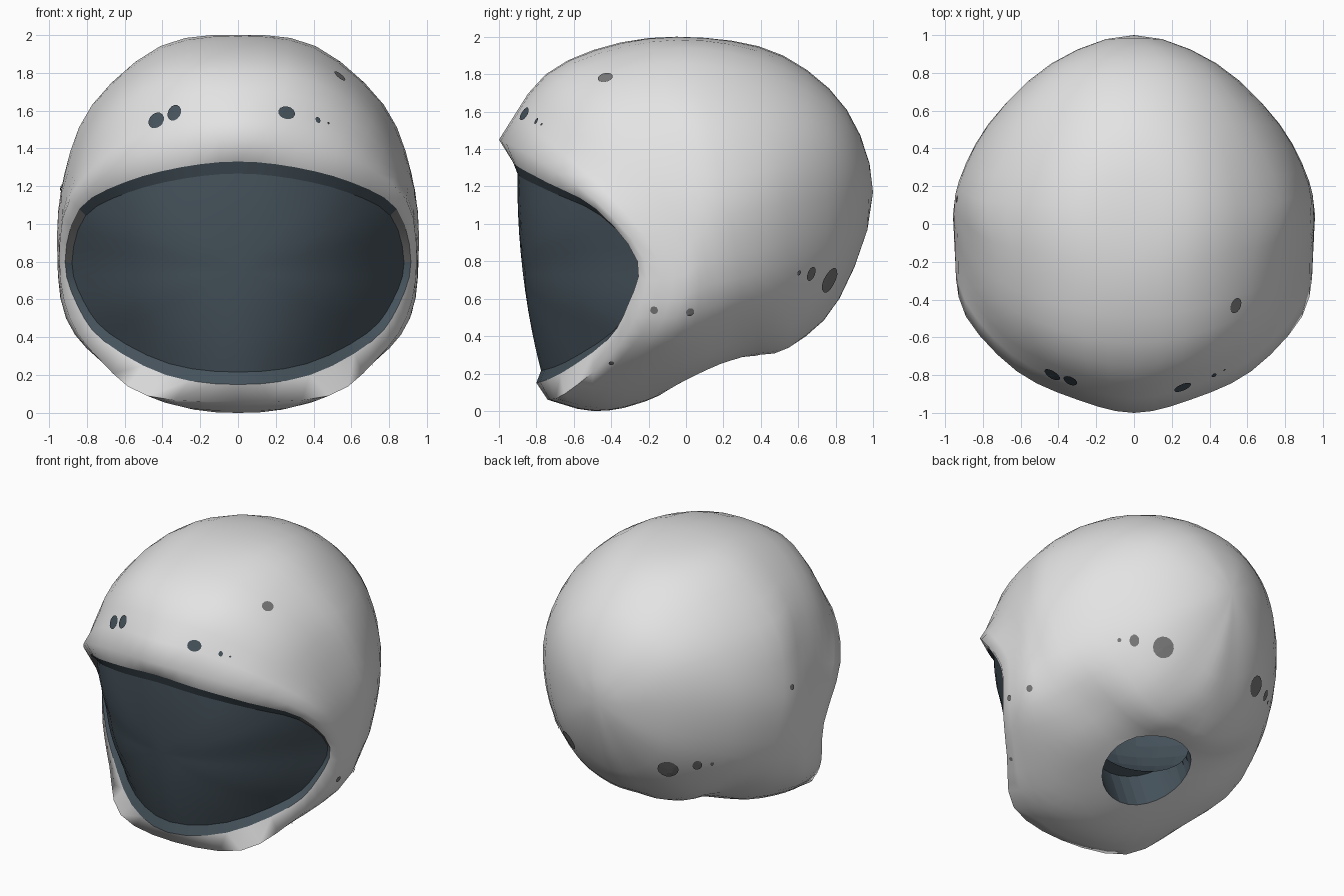
import bpy, bmesh, math
from mathutils import Vector, Matrix
from mathutils.bvhtree import BVHTree

if "Cube" in bpy.data.objects:
    bpy.data.objects.remove(bpy.data.objects["Cube"])


def material(name, color):
    m = bpy.data.materials.new(name)
    m.diffuse_color = (*color, 1)
    m.use_nodes = True
    m.node_tree.nodes["Principled BSDF"].inputs["Base Color"].default_value = m.diffuse_color
    return m


SHELL = material("shell_light_grey", (0.77, 0.77, 0.77))
VISOR = material("visor_slate", (0.06, 0.085, 0.105))
SPOT = material("spot_grey", (0.19, 0.19, 0.19))

# Half loops (right side, top centre to bottom centre), from visor rim to back
LIP = [(0, -.925, 1.33), (.3, -.89, 1.30), (.6, -.74, 1.22), (.84, -.48, 1.08), (.915, -.26, .8),
       (.85, -.31, .57), (.71, -.42, .38), (.38, -.67, .2), (0, -.8, .15)]
BROW = [(0, -1, 1.45), (.3, -.93, 1.42), (.62, -.78, 1.33), (.89, -.49, 1.13), (.945, -.22, .8),
        (.89, -.27, .5), (.73, -.42, .28), (.48, -.65, .09), (0, -.74, .06)]
TEMPLE = [(0, -.75, 1.8), (.38, -.68, 1.76), (.71, -.5, 1.54), (.9, -.25, 1.2), (.955, -.02, .85),
          (.91, -.05, .5), (.71, -.2, .27), (.35, -.4, .05), (0, -.5, 0)]
CROWN = [(0, -.35, 1.97), (.39, -.3, 1.91), (.72, -.2, 1.66), (.9, -.05, 1.3), (.955, .08, .95),
         (.87, .12, .55), (.6, .05, .28), (.3, -.1, .13), (0, -.22, .05)]
MIDDLE = [(0, .1, 1.995), (.41, .1, 1.935), (.775, .12, 1.61), (.91, .18, 1.25), (.915, .25, .95),
          (.8, .3, .6), (.5, .3, .38), (.25, .3, .29), (0, .3, .28)]
REAR = [(0, .52, 1.9), (.32, .52, 1.83), (.6, .53, 1.6), (.755, .52, 1.3), (.755, .54, 1.0),
        (.66, .55, .7), (.45, .56, .46), (.22, .55, .35), (0, .55, .34)]
NAPE = [(0, .86, 1.61), (.2, .86, 1.57), (.36, .85, 1.45), (.43, .85, 1.28), (.43, .85, 1.08),
        (.39, .84, .88), (.28, .83, .73), (.14, .82, .64), (0, .82, .6)]
POLE = Vector((0, 1, 1.17))
SUB = 3


def spline(a, b, c, d, t):
    return 0.5 * (2 * b + (c - a) * t + (2 * a - 5 * b + 4 * c - d) * t * t
                  + (3 * b - a - 3 * c + d) * t ** 3)


def full_loop(half):
    """Mirror a half loop and smooth it into a closed ring."""
    p = [Vector(v) for v in half]
    p += [Vector((-v.x, v.y, v.z)) for v in reversed(p[1:-1])]
    n = len(p)
    return [spline(p[i - 1], p[i], p[(i + 1) % n], p[(i + 2) % n], k / SUB)
            for i in range(n) for k in range(SUB)]


# Rings of the outer shell
keys = [full_loop(h) for h in (BROW, TEMPLE, CROWN, MIDDLE, REAR, NAPE)]
n = len(keys[0])
keys.append([POLE.copy() for _ in range(n)])
keys.append([Vector((-v.x, v.y, 2 * POLE.z - v.z)) for v in keys[-2]])
keys.insert(0, [2 * a - b for a, b in zip(keys[0], keys[1])])
shell_rings = []
for i in range(1, len(keys) - 2):
    for k in range(SUB):
        shell_rings.append([spline(keys[i - 1][j], keys[i][j], keys[i + 1][j], keys[i + 2][j], k / SUB)
                            for j in range(n)])

# Rings of the visor, from its centre out to the lip
lip = full_loop(LIP)
edge = [Vector((v.x * .96, v.y + .025, .75 + (v.z - .75) * .89)) for v in lip]


def visor_point(v, k):
    def mid(z):
        return -.785 - .125 * (z - .2) / 1.08
    z = .75 + (v.z - .75) * k
    return Vector((v.x * k, mid(z) + (v.y - mid(v.z)) * k ** 2.5 - .025 * (1 - k * k), z))


visor_rings = [[visor_point(v, k) for v in edge] for k in (.2, .4, .6, .75, .88, 1)]
rings = visor_rings + [lip] + shell_rings

bm = bmesh.new()
vr = [[bm.verts.new(p) for p in r] for r in rings]
front = bm.verts.new(visor_point(edge[0], 0))
back = bm.verts.new(POLE)
for j in range(n):
    k = (j + 1) % n
    bm.faces.new((front, vr[0][k], vr[0][j])).material_index = 1
    bm.faces.new((back, vr[-1][j], vr[-1][k]))
    for i in range(len(vr) - 1):
        f = bm.faces.new((vr[i][j], vr[i][k], vr[i + 1][k], vr[i + 1][j]))
        f.material_index = 1 if i < len(visor_rings) else 0
        # Grey hinge strip on the sides of the recessed lip
        c = f.calc_center_median()
        if i == len(visor_rings) - 1 and .76 < c.z < 1.06 and abs(c.x) > .8:
            f.material_index = 2
bmesh.ops.recalc_face_normals(bm, faces=bm.faces)
# Crisp border between visor and lip
for j in range(n):
    bm.edges.get((vr[5][j], vr[5][(j + 1) % n])).smooth = False
tree = BVHTree.FromBMesh(bm)


def new_object(name, bm, mats):
    me = bpy.data.meshes.new(name)
    bm.to_mesh(me)
    bm.free()
    for m in mats:
        me.materials.append(m)
    ob = bpy.data.objects.new(name, me)
    bpy.context.collection.objects.link(ob)
    return ob


helmet = new_object("helmet_with_visor", bm, [SHELL, VISOR, SPOT])
bpy.context.view_layer.objects.active = helmet
helmet.select_set(True)


def carve(name, b):
    cutter = new_object(name, b, [VISOR])
    cutter.hide_render = True
    mod = helmet.modifiers.new(name, 'BOOLEAN')
    mod.operation = 'DIFFERENCE'
    mod.object = cutter
    mod.solver = 'EXACT'
    mod.material_mode = 'TRANSFER'
    bpy.ops.object.modifier_apply(modifier=mod.name)
    bpy.data.objects.remove(cutter)


# Neck opening, then the hollow for the head
cut = bmesh.new()
bmesh.ops.create_cone(cut, cap_ends=True, segments=28, radius1=.3, radius2=.3, depth=.8,
                      matrix=Matrix.Translation((0, .18, .07)) @ Matrix.Rotation(math.radians(20), 4, 'X'))
carve("neck_cutter", cut)
cut = bmesh.new()
bmesh.ops.create_uvsphere(cut, u_segments=32, v_segments=18, radius=1,
                          matrix=Matrix.Translation((0, .1, 1.06)) @ Matrix.Diagonal((.8, .74, .74, 1)))
carve("hollow_cutter", cut)

# Smooth shading, kept crisp where the colour changes
bpy.ops.object.shade_smooth_by_angle(angle=math.radians(80), keep_sharp_edges=True)
bm = bmesh.new()
bm.from_mesh(helmet.data)
for e in bm.edges:
    if len({f.material_index for f in e.link_faces}) > 1:
        e.smooth = False
bm.to_mesh(helmet.data)
bm.free()


def spot(name, origin, direction, ru, rv, mat):
    """Thin oval plate hugging the shell where a ray first meets it."""
    d = Vector(direction)
    hit, nor, _, _ = tree.ray_cast(Vector(origin) - d * 3, d)
    u = Vector((0, 0, 1)).cross(nor).normalized()
    w = nor.cross(u)
    b = bmesh.new()

    def drop(a, r):
        p, q, _, _ = tree.find_nearest(hit + u * ru * r * math.cos(a) + w * rv * r * math.sin(a))
        return b.verts.new(p + nor * .007)
    m = 14
    mid = drop(0, 0)
    inner, outer = [[drop(math.tau * i / m, r) for i in range(m)] for r in (.5, 1)]
    for i in range(m):
        j = (i + 1) % m
        b.faces.new((mid, inner[i], inner[j]))
        b.faces.new((inner[i], outer[i], outer[j], inner[j]))
    new_object(name, b, [mat])


# Brow spots
for x, z, ru, rv in ((-.43, 1.545, .047, .046), (-.335, 1.585, .039, .046), (.255, 1.585, .048, .038),
                     (.42, 1.547, .014, .018), (.475, 1.53, .007, .007)):
    spot("brow_spot", (x, 0, z), (0, 1, 0), ru, rv, VISOR)
# Rear spots on both sides
for s in (1, -1):
    for y, z, ru, rv in ((.765, .7, .07, .072), (.665, .735, .032, .04), (.6, .74, .013, .014)):
        spot("rear_spot", (0, y, z), (-s, 0, 0), ru, rv, SPOT)
# Side spots
for s, y, z, r in ((1, .02, .53, .023), (1, -.17, .54, .021), (1, -.4, .26, .014), (-1, .13, 1.19, .02)):
    spot("side_spot", (0, y, z), (-s, 0, 0), r, r, SPOT)
spot("crown_spot", (.535, -.43, 0), (0, 0, -1), .042, .036, SPOT)
